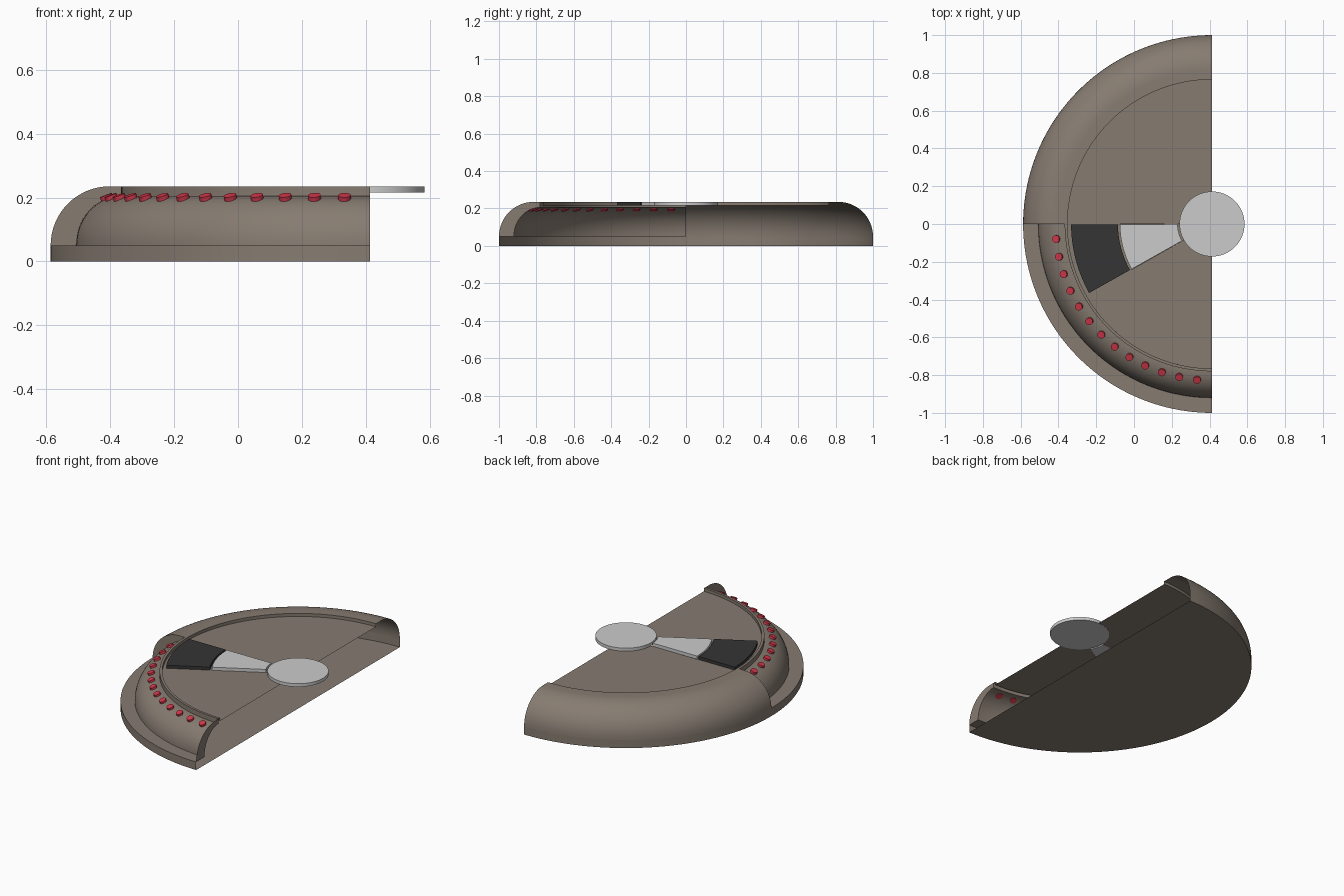
import bpy, bmesh, math
from math import sin, cos, pi, radians
from mathutils import Vector

if "Cube" in bpy.data.objects:
    bpy.data.objects.remove(bpy.data.objects["Cube"])

CX = 0.413           # centre of the half disc
TOP, BASE, PLATE = 0.235, 0.05, 0.216


def material(name, col):
    m = bpy.data.materials.new(name)
    m.diffuse_color = (*col, 1)
    m.use_nodes = True
    m.node_tree.nodes["Principled BSDF"].inputs["Base Color"].default_value = m.diffuse_color
    return m


BROWN = material("brown", (0.24, 0.20, 0.165))
DARK = material("dark", (0.035, 0.035, 0.037))
RED = material("red", (0.65, 0.04, 0.07))


def point(r, z, a):
    return Vector((CX + r * cos(a), r * sin(a), z))


def finish(bm, name, mat=None):
    bmesh.ops.remove_doubles(bm, verts=bm.verts, dist=1e-5)
    me = bpy.data.meshes.new(name)
    bm.to_mesh(me)
    bm.free()
    ob = bpy.data.objects.new(name, me)
    bpy.context.collection.objects.link(ob)
    if mat:
        me.materials.append(mat)
    bpy.ops.object.select_all(action='DESELECT')
    ob.select_set(True)
    bpy.context.view_layer.objects.active = ob
    bpy.ops.object.shade_smooth_by_angle(angle=radians(30))
    return ob


def lathe(bm, profile, d0, d1, closed=False):
    """Sweep an (r, z) profile from angle d0 to d1; closed profiles get end caps."""
    n = max(2, round((d1 - d0) / 2))
    rings = [[bm.verts.new(point(r, z, radians(d0 + (d1 - d0) * i / n)))
              for r, z in profile] for i in range(n + 1)]
    k = len(profile)
    for a, b in zip(rings, rings[1:]):
        for j in range(k if closed else k - 1):
            q = (j + 1) % k
            bm.faces.new((a[j], b[j], b[q], a[q]))
    if closed:
        bm.faces.new(rings[0])
        bm.faces.new(rings[-1][::-1])


def arc(r, rx, rz, n=16):
    """Quarter ellipse from the vertical wall up to the flat top."""
    return [(r + rx * cos(t), BASE + rz * sin(t)) for t in (pi / 2 * i / n for i in range(n + 1))]


outer = arc(0.815, 0.185, TOP - BASE)
inner = arc(0.78, 0.14, 0.155)

# floor and low outer band
bm = bmesh.new()
lathe(bm, [(0, 0), (1, 0), (1, BASE)], 90, 270)
finish(bm, "base_tray", BROWN)

# rounded rear shell with rim
bm = bmesh.new()
lathe(bm, outer + [(0.765, TOP), (0.765, PLATE)], 90, 180)
finish(bm, "rear_shell", BROWN)

# cut-back front shell with ledge and raised lip
bm = bmesh.new()
lathe(bm, [(1, BASE)] + inner + [(0.78, TOP), (0.765, TOP), (0.765, PLATE)], 180, 270)
finish(bm, "front_inner_shell", BROWN)

# flat section faces at both ends of the cutaway
for name, deg in (("section_face_side", 180), ("section_face_end", 270)):
    bm = bmesh.new()
    outline = outer + [(0.78, TOP)] + inner[::-1]
    bm.faces.new([bm.verts.new(point(r, z, radians(deg))) for r, z in outline])
    finish(bm, name, BROWN)

# top plate, open under the hub and the light wedge
bm = bmesh.new()
for a, b, r in ((90, 180, 0.17), (180, 209.5, 0.488), (209.5, 270, 0.17)):
    lathe(bm, [(0.765, PLATE), (r, PLATE)], a, b)
finish(bm, "top_plate", BROWN)

# wedge slabs
for name, r0, r1, mat in (("light_wedge", 0.182, 0.488, None), ("dark_wedge", 0.498, 0.746, DARK)):
    bm = bmesh.new()
    lathe(bm, [(r0, 0.215), (r1, 0.215), (r1, TOP), (r0, TOP)], 180.3, 209.3, True)
    finish(bm, name, mat)

# hub disc
bm = bmesh.new()
lathe(bm, [(0, 0.215), (0.172, 0.215), (0.172, TOP), (0, TOP)], 0, 360)
finish(bm, "hub_disc")

# row of small red buttons set on the inner curve
for i in range(13):
    a = radians(185.5 + 79 * i / 12)
    normal = Vector((cos(a) * 0.36, sin(a) * 0.36, 0.93))
    bm = bmesh.new()
    bmesh.ops.create_cone(bm, cap_ends=True, segments=24, radius1=0.02, radius2=0.02, depth=0.018)
    mat = normal.to_track_quat('Z', 'Y').to_matrix().to_4x4()
    mat.translation = point(0.828, 0.199, a)
    bm.transform(mat)
    finish(bm, f"red_button_{i + 1}", RED)
